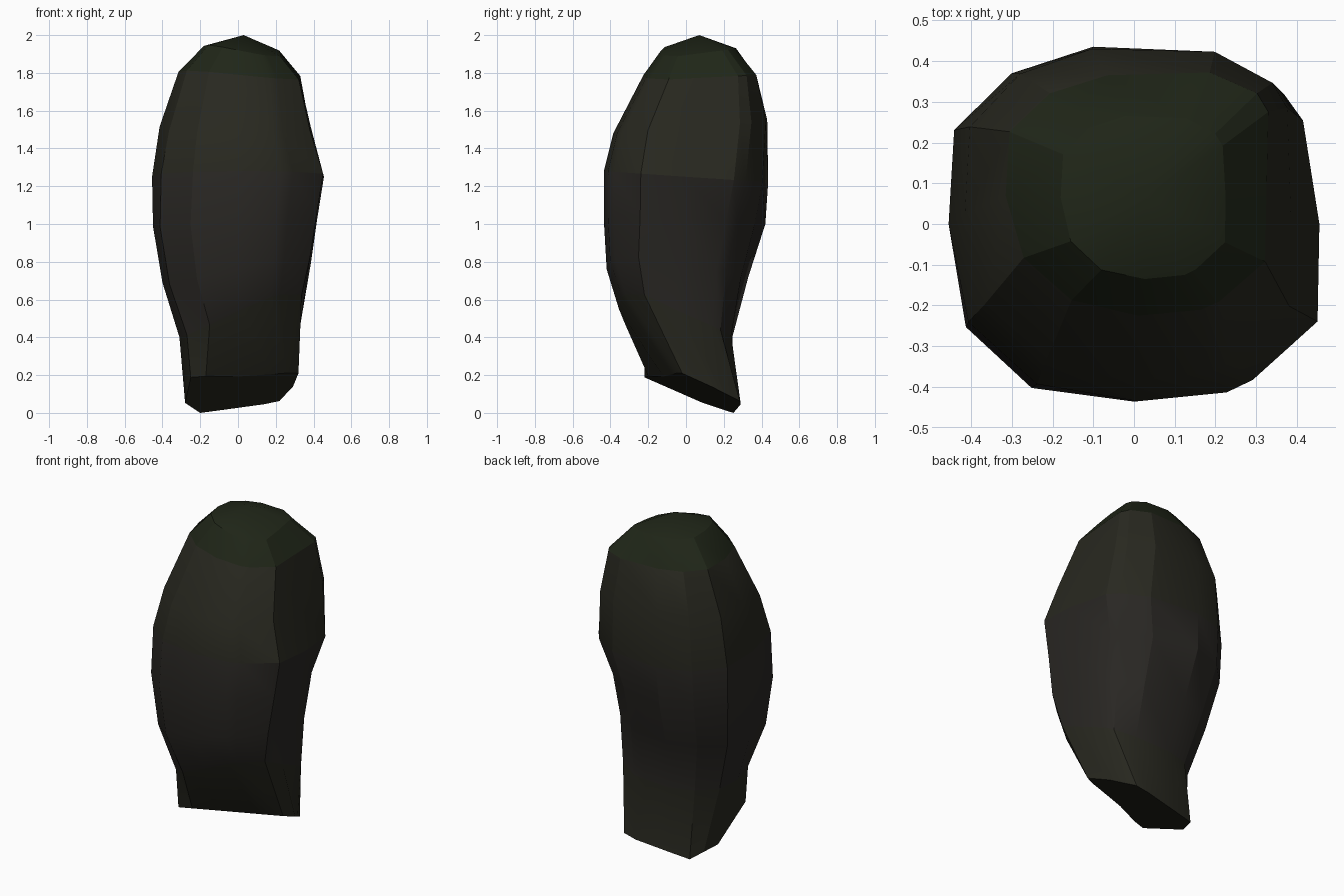
import bpy, bmesh

if "Cube" in bpy.data.objects:
    bpy.data.objects.remove(bpy.data.objects["Cube"])

# Outline of the boulder seen from above, about 1 unit in radius
PLAN = [(-1, 0), (-.97, .53), (-.66, .85), (-.22, 1), (.46, .91), (.79, .70),
        (.89, .56), (1, 0), (.99, -.55), (.64, -.88), (.5, -.95), (.02, -1),
        (-.53, -.91), (-.9, -.56)]

# Base outline, lying on a slanted plane
BASE = [(-.28, .09), (-.24, .17), (-.2, .25), (-.08, .265), (.14, .29), (.22, .285),
        (.25, .22), (.29, .14), (.32, -.02), (.26, -.05), (.18, -.07), (0, -.12),
        (-.17, -.2), (-.25, -.22)]

# Levels: front z, back z, sideways slope at the front, x range, y range,
# push along the back-right diagonal
LEVELS = [
    (.54, .40, .45, -.31, .34, -.355, .245, .05),
    (.76, .72, .25, -.40, .385, -.42, .33, -.01),
    (1.02, 1.00, .1, -.45, .42, -.435, .42, -.04),
    (1.28, 1.22, .0, -.455, .455, -.435, .435, .02),
    (1.48, 1.55, .0, -.415, .385, -.385, .43, .07),
    (1.79, 1.79, -.1, -.315, .325, -.225, .365, .08),
    (1.92, 1.93, -.2, -.18, .225, -.135, .265, .03),
]


def ring_points(zf, zb, slope, x0, x1, y0, y1, push):
    for u, v in PLAN:
        x = (x0 + x1) / 2 + u * (x1 - x0) / 2
        y = (y0 + y1) / 2 + v * (y1 - y0) / 2
        t = (v + 1) / 2
        d = push * max(0, u * v) * (1 if u > 0 else .3)
        yield x + d, y + d, zf + (zb - zf) * t + slope * x * (1 - t)


def material(name, color):
    m = bpy.data.materials.new(name)
    m.diffuse_color = color
    m.use_nodes = True
    m.node_tree.nodes["Principled BSDF"].inputs["Base Color"].default_value = m.diffuse_color
    return m


# Loft the rings from base to crown
bm = bmesh.new()
rings = [[bm.verts.new((x, y, max(0, .142 + .185 * x - .42 * y))) for x, y in BASE]]
rings += [[bm.verts.new(p) for p in ring_points(*lv)] for lv in LEVELS]
n = len(PLAN)
for a, b in zip(rings, rings[1:]):
    for i in range(n):
        j = (i + 1) % n
        bm.faces.new((a[i], a[j], b[j], b[i]))

# Underside and crown
bm.faces.new(rings[0])
apex = bm.verts.new((.03, .07, 2.0))
for i in range(n):
    bm.faces.new((rings[-1][i], rings[-1][(i + 1) % n], apex))
bmesh.ops.recalc_face_normals(bm, faces=bm.faces)

# Bare stone in the middle, lichen above and below, moss on the crown
for f in bm.faces:
    z = f.calc_center_median().z
    f.material_index = 2 if z > 1.8 else 1 if z > 1.3 or z < .5 else 0

mesh = bpy.data.meshes.new("boulder")
bm.to_mesh(mesh)
bm.free()
mesh.materials.append(material("stone", (.022, .020, .017, 1)))
mesh.materials.append(material("lichen", (.021, .021, .014, 1)))
mesh.materials.append(material("moss", (.014, .019, .009, 1)))
boulder = bpy.data.objects.new("boulder", mesh)
bpy.context.collection.objects.link(boulder)

# Soft facets with the sharper breaks kept
bpy.context.view_layer.objects.active = boulder
boulder.select_set(True)
bpy.ops.object.shade_smooth_by_angle(angle=.4)
